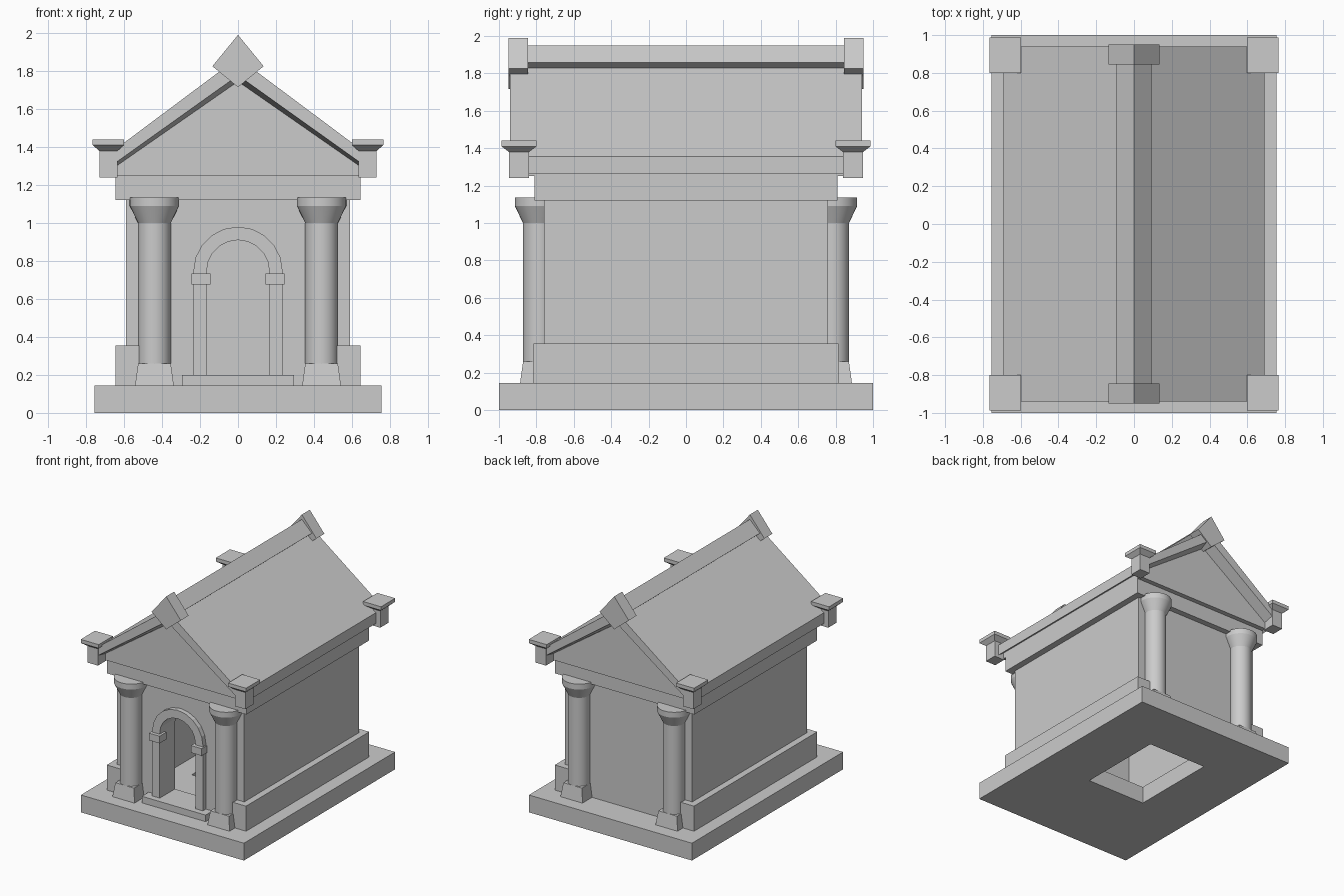
import bpy, bmesh, math

if "Cube" in bpy.data.objects:
    bpy.data.objects.remove(bpy.data.objects["Cube"])

def finish(name, bm):
    bmesh.ops.recalc_face_normals(bm, faces=bm.faces[:])
    me = bpy.data.meshes.new(name)
    bm.to_mesh(me)
    bm.free()
    ob = bpy.data.objects.new(name, me)
    bpy.context.collection.objects.link(ob)
    return ob

def loft(name, rings):
    """Skin equal-length rings of points and cap both ends."""
    bm = bmesh.new()
    rows = [[bm.verts.new(p) for p in r] for r in rings]
    n = len(rows[0])
    for a, b in zip(rows, rows[1:]):
        for i in range(n):
            j = (i + 1) % n
            bm.faces.new((a[i], a[j], b[j], b[i]))
    bm.faces.new(rows[0])
    bm.faces.new(rows[-1])
    return finish(name, bm)

def rect(x0, x1, y0, y1, z):
    return [(x0, y0, z), (x1, y0, z), (x1, y1, z), (x0, y1, z)]

def box(name, x0, x1, y0, y1, z0, z1):
    return loft(name, [rect(x0, x1, y0, y1, z0), rect(x0, x1, y0, y1, z1)])

def prism(name, pts, y0, y1):
    """Extrude an x-z profile along y."""
    return loft(name, [[(x, y, z) for x, z in pts] for y in (y0, y1)])

def cut(ob, *cutters):
    for c in cutters:
        m = ob.modifiers.new("cut", 'BOOLEAN')
        m.operation = 'DIFFERENCE'
        m.solver = 'EXACT'
        m.object = c
    dg = bpy.context.evaluated_depsgraph_get()
    me = bpy.data.meshes.new_from_object(ob.evaluated_get(dg))
    ob.modifiers.clear()
    ob.data = me
    for c in cutters:
        bpy.data.objects.remove(c)

def arc(r, zc, n=10):
    return [(r * math.cos(math.pi * i / n), zc + r * math.sin(math.pi * i / n))
            for i in range(n + 1)]

# Base slab with the opening in its floor
base = box("base_slab", -.755, .755, -1, 1, 0, .145)
cut(base, box("floor_cutter", -.275, .275, -.22, .53, -.1, .3))

# Hollow chamber walls with an arched doorway
IN, OUT, SPRING = .165, .235, .745
walls = box("walls", -.59, .59, -.76, .76, .145, 1.12)
cut(walls, box("room_cutter", -.45, .45, -.6, .6, 0, 1.3),
    prism("door_cutter", [(-IN, .1), (IN, .1)] + arc(IN, SPRING), -.9, -.5))

# Door surround, imposts and threshold
frame = ([(OUT, .2)] + arc(OUT, SPRING) + [(-OUT, .2), (-IN, .2)]
         + arc(IN, SPRING)[::-1] + [(IN, .2)])
prism("door_frame", frame, -.80, -.75)
box("threshold", -.295, .295, -.85, -.6, .145, .2)
for s in (-1, 1):
    x0, x1 = sorted((s * .145, s * .245))
    box("door_impost", x0, x1, -.83, -.74, .675, .735)

# Side plinths wrapping the corners
for s in (-1, 1):
    x0, x1 = sorted((s * .5, s * .645))
    box("side_plinth", x0, x1, -.815, .815, .145, .355)

# Entablature and gable block
box("entablature", -.645, .645, -.81, .81, 1.12, 1.275)
prism("gable", [(-.64, 1.25), (.64, 1.25), (.64, 1.30), (0, 1.76), (-.64, 1.30)], -.85, .85)

# Roof shell, undersides bevelled back to the gable
def roof_ring(y, eave, peak):
    return [(x, y, z) for x, z in ((.69, 1.355), (0, 1.87), (-.69, 1.355),
                                   (-.69, eave), (0, peak), (.69, eave))]
loft("roof", [roof_ring(-.94, 1.285, 1.777), roof_ring(-.85, 1.265, 1.745),
              roof_ring(.85, 1.265, 1.745), roof_ring(.94, 1.285, 1.777)])

# Ridge beam and its end blocks
prism("ridge_beam", [(0, 1.95), (.093, 1.858), (0, 1.78), (-.093, 1.858)], -.87, .87)
for s in (-1, 1):
    prism("ridge_end", [(0, 1.99), (.135, 1.825), (0, 1.715), (-.135, 1.825)],
          s * .845, s * .95)

# Columns and roof corner blocks on all four corners
SIDES = 32
SHAFT = [(.0865, .25), (.0865, 1.0), (.13, 1.09), (.13, 1.135)]
for sx in (-1, 1):
    for sy in (-1, 1):
        cx, cy = sx * .44, sy * .785
        loft("column_base", [rect(cx - h, cx + h, cy - h, cy + h, z)
                             for h, z in ((.102, .145), (.086, .26))])
        col = loft("column", [[(cx + r * math.cos(2 * math.pi * i / SIDES),
                                cy + r * math.sin(2 * math.pi * i / SIDES), z)
                               for i in range(SIDES)] for r, z in SHAFT])
        bpy.ops.object.select_all(action='DESELECT')
        col.select_set(True)
        bpy.context.view_layer.objects.active = col
        bpy.ops.object.shade_smooth_by_angle(angle=math.radians(20))
        bx, by = sx * .6825, sy * .893
        loft("corner_block", [rect(bx - hx, bx + hx, by - hy, by + hy, z)
                              for hx, hy, z in ((.048, .054, 1.24), (.048, .054, 1.38),
                                                (.083, .094, 1.41), (.083, .094, 1.44))])
